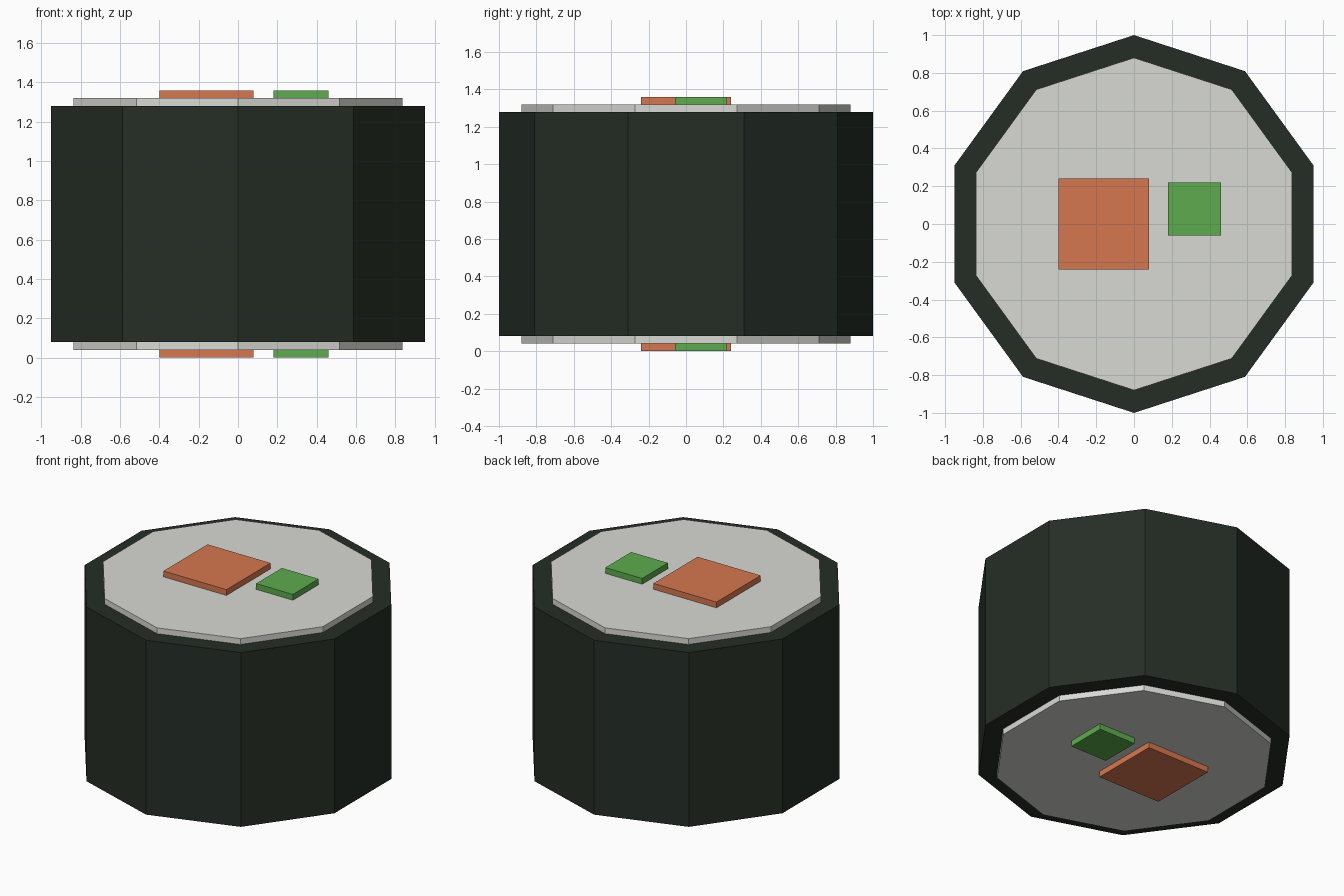
import bpy
from math import sin, cos, pi

cube = bpy.data.objects.get("Cube")
if cube:
    bpy.data.objects.remove(cube, do_unlink=True)


def material(name, rgb):
    mat = bpy.data.materials.new(name)
    mat.use_nodes = True
    mat.diffuse_color = (*rgb, 1)
    shader = next(n for n in mat.node_tree.nodes if n.type == 'BSDF_PRINCIPLED')
    shader.inputs["Base Color"].default_value = (*rgb, 1)
    return mat


def prism(name, outline, bottom, top, mat):
    """Extrude a counter-clockwise outline between two heights."""
    n = len(outline)
    verts = [(x, y, z) for z in (bottom, top) for x, y in outline]
    faces = [tuple(reversed(range(n))), tuple(range(n, 2 * n))]
    faces += [(i, (i + 1) % n, (i + 1) % n + n, i + n) for i in range(n)]
    mesh = bpy.data.meshes.new(name)
    mesh.from_pydata(verts, [], faces)
    mesh.materials.append(mat)
    obj = bpy.data.objects.new(name, mesh)
    bpy.context.collection.objects.link(obj)
    return obj


def decagon(radius):
    return [(-radius * sin(i * pi / 5), radius * cos(i * pi / 5)) for i in range(10)]


def square(x, y, half):
    return [(x - half, y - half), (x + half, y - half),
            (x + half, y + half), (x - half, y + half)]


seaweed = material("dark seaweed green", (0.018, 0.027, 0.019))
rice = material("rice white", (0.69, 0.69, 0.66))
salmon = material("salmon orange", (0.67, 0.187, 0.078))
cucumber = material("cucumber green", (0.11, 0.41, 0.077))

# Each filling runs through the roll and shows at both ends
prism("seaweed_wrap", decagon(1.0), 0.08, 1.28, seaweed)
prism("rice_core", decagon(0.88), 0.04, 1.32, rice)
prism("salmon_strip", square(-0.16, 0.0, 0.24), 0.0, 1.36, salmon)
prism("cucumber_strip", square(0.32, 0.08, 0.14), 0.0, 1.36, cucumber)
